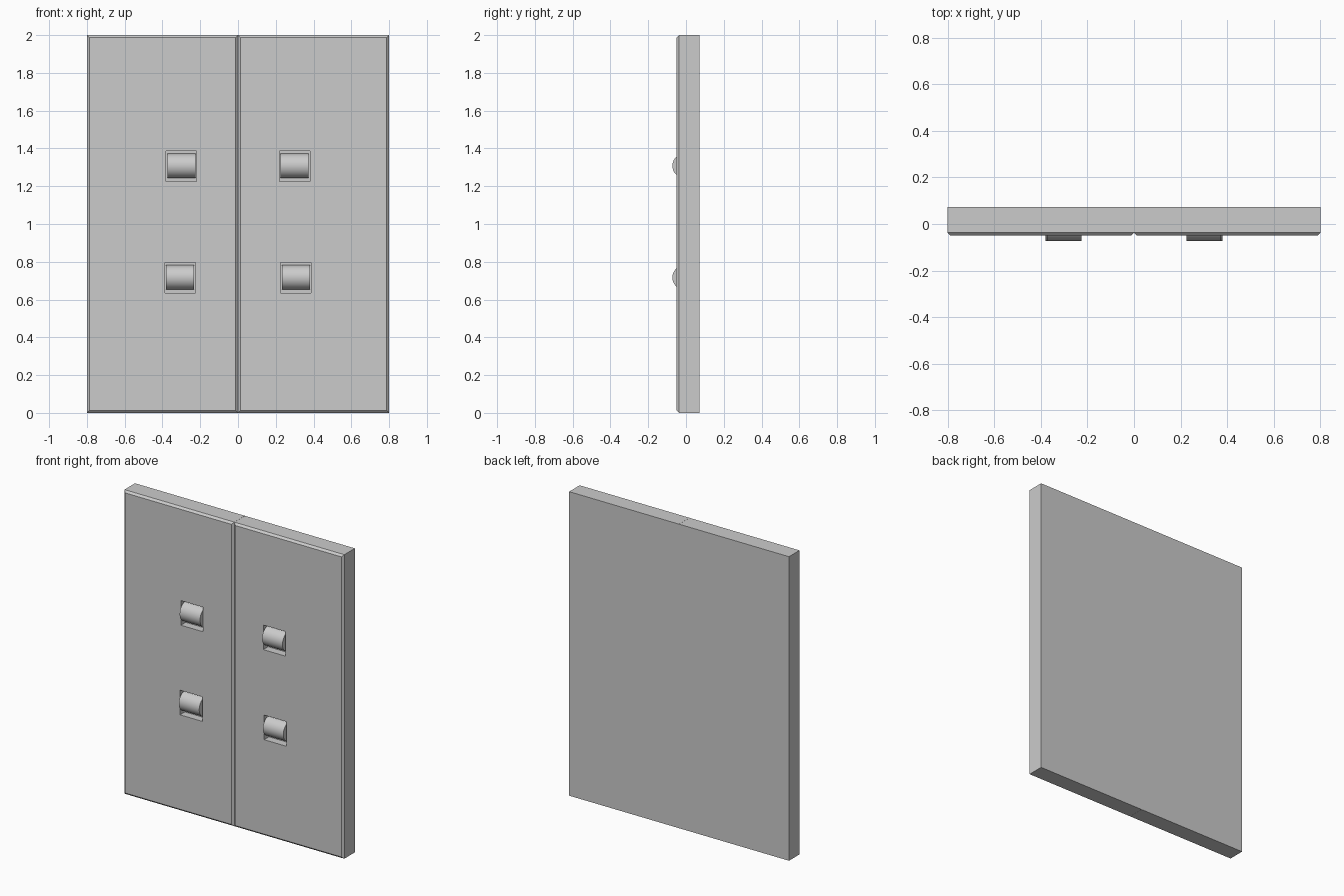
import bpy, bmesh
from math import pi
from mathutils import Matrix, Vector

if "Cube" in bpy.data.objects:
    bpy.data.objects.remove(bpy.data.objects["Cube"])

FRONT, BACK, FLOOR = -0.05, 0.072, 0.0       # y of front, back and recess floor
GRIPS = [(0.30, 1.306), (0.306, 0.715)]      # x, z of each grip on the right leaf


def finish(name, bm):
    bmesh.ops.recalc_face_normals(bm, faces=bm.faces)
    me = bpy.data.meshes.new(name)
    bm.to_mesh(me)
    bm.free()
    ob = bpy.data.objects.new(name, me)
    bpy.context.collection.objects.link(ob)
    return ob


def add_box(bm, lo, hi):
    lo, hi = Vector(lo), Vector(hi)
    m = Matrix.Translation((lo + hi) / 2) @ Matrix.Diagonal((*(hi - lo), 1))
    bmesh.ops.create_cube(bm, size=1, matrix=m)


for side, s in (("left", -1), ("right", 1)):
    # door leaf with chamfered front edges
    bm = bmesh.new()
    x0, x1 = sorted((s * 0.0005, s * 0.8))
    add_box(bm, (x0, FRONT, 0), (x1, BACK, 2))
    edges = [e for e in bm.edges if all(v.co.y < 0 for v in e.verts)]
    bmesh.ops.bevel(bm, geom=edges, offset=0.013, segments=1, affect='EDGES')
    leaf = finish(f"{side}_door_leaf", bm)

    # square recesses behind the grips
    bm = bmesh.new()
    for x, z in GRIPS:
        add_box(bm, (s * x - 0.081, -0.1, z - 0.081), (s * x + 0.081, FLOOR, z + 0.081))
    cutter = finish(f"{side}_recess_cutter", bm)
    cutter.hide_render = True
    cutter.hide_set(True)
    cut = leaf.modifiers.new("recesses", 'BOOLEAN')
    cut.operation, cut.solver, cut.object = 'DIFFERENCE', 'EXACT', cutter

    # rounded drum grips
    for level, (x, z) in zip(("upper", "lower"), GRIPS):
        bm = bmesh.new()
        m = Matrix.Translation((s * x, -0.007, z + 0.002)) @ Matrix.Rotation(pi / 2, 4, 'Y')
        bmesh.ops.create_cone(bm, cap_ends=True, segments=64, radius1=0.065,
                              radius2=0.065, depth=0.148, matrix=m)
        grip = finish(f"{side}_{level}_grip", bm)
        bpy.ops.object.select_all(action='DESELECT')
        grip.select_set(True)
        bpy.context.view_layer.objects.active = grip
        bpy.ops.object.shade_smooth_by_angle()
